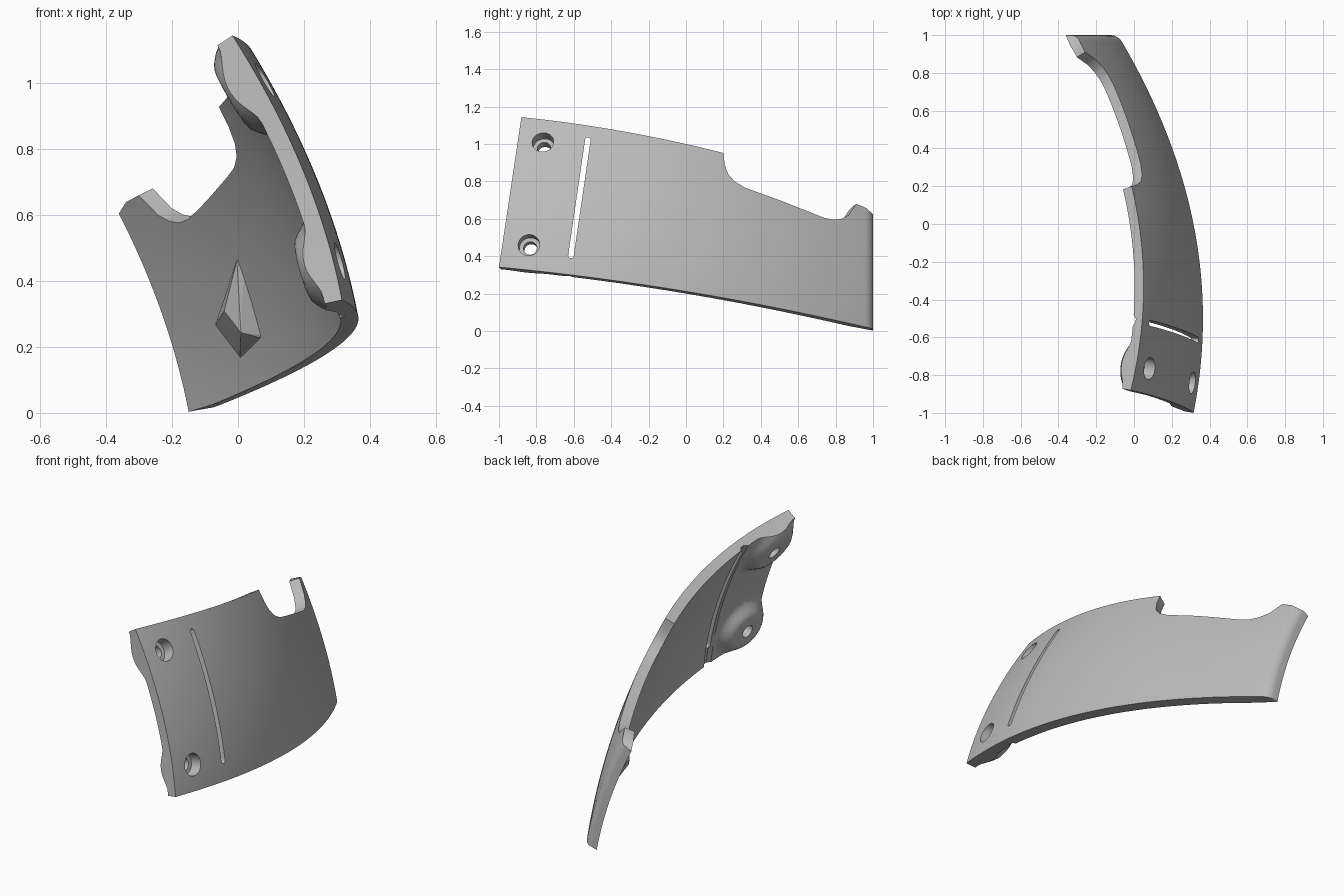
import bpy, bmesh, math
from mathutils import Vector

cube = bpy.data.objects.get("Cube")
if cube:
    bpy.data.objects.remove(cube, do_unlink=True)

grey = bpy.data.materials.new("plain grey")
grey.use_nodes = True
grey.diffuse_color = (0.5, 0.5, 0.5, 1)
grey.node_tree.nodes["Principled BSDF"].inputs["Base Color"].default_value = (0.5, 0.5, 0.5, 1)

WALL = 0.055
BOSSES = [(-0.765, 1.01), (-0.84, 0.46)]
NOTCH = [(0.2, 0.952), (0.207, 0.89), (0.225, 0.84), (0.26, 0.80), (0.32, 0.765), (0.5, 0.70),
         (0.74, 0.605), (0.79, 0.595), (0.83, 0.6), (0.87, 0.62), (0.9, 0.665), (0.91, 0.68),
         (0.96, 0.66), (1.0, 0.625)]


def clamp(a):
    return max(0.0, min(1.0, a))


def bottom_z(y):
    return 0.212 - 0.165 * y - 0.035 * y * y


def top_z(y):
    if y <= NOTCH[0][0]:
        return 1.0 - 0.225 * y - 0.07 * y * y
    for (y0, z0), (y1, z1) in zip(NOTCH, NOTCH[1:]):
        if y <= y1 + 1e-6:
            return z0 + (z1 - z0) * (y - y0) / (y1 - y0)
    return NOTCH[-1][1]


def skin_x(y, z):
    """Sideways position of the doubly curved outer skin."""
    u = z - bottom_z(y)
    drop = (0.2 * u + 0.27 * u * u) * (1 - 0.12 * (1 - (y - 0.25) ** 2))
    return 0.365 - 0.2 * (y + 0.5) ** 2 - drop


def normal(y, z):
    e = 0.01
    return Vector((1, (skin_x(y - e, z) - skin_x(y + e, z)) / (2 * e),
                   (skin_x(y, z - e) - skin_x(y, z + e)) / (2 * e))).normalized()


def under(y, z, depth):
    """Point at a depth below the outer skin."""
    return Vector((skin_x(y, z), y, z)) - normal(y, z) * depth


def inner_depth(s, y, z):
    """Wall thickness, with flared screw bosses and a thin groove."""
    depth = WALL
    for by, bz in BOSSES:
        d = math.hypot(y - by, 1.15 * (z - bz))
        k = clamp((0.19 - d) / 0.09)
        depth += 0.06 * k * k * (3 - 2 * k)
    return depth - (0.015 if abs(s + 0.63) < 0.015 else 0)


def finish(name, bm):
    bmesh.ops.recalc_face_normals(bm, faces=bm.faces)
    mesh = bpy.data.meshes.new(name)
    bm.to_mesh(mesh)
    bm.free()
    mesh.materials.append(grey)
    ob = bpy.data.objects.new(name, mesh)
    bpy.context.collection.objects.link(ob)
    return ob


def hull(name, points):
    bm = bmesh.new()
    verts = [bm.verts.new(p) for p in points]
    out = bmesh.ops.convex_hull(bm, input=verts)
    bmesh.ops.delete(bm, geom=list(set(out["geom_interior"] + out["geom_unused"])), context="VERTS")
    return finish(name, bm)


# Curved panel: outer and inner grids joined around the rim
columns = [-1 + 0.02 * i for i in range(60)] + [p[0] for p in NOTCH]
columns += [0.2 + 0.04 * i for i in range(1, 20)] + [0.97, 0.98, 0.988, 0.994, 0.998]
columns = sorted({round(c, 3) for c in columns})
ROWS = 44
ROUND = 0.035
bm = bmesh.new()
outer, inner = [], []
for s in columns:
    lean = 0.12 * clamp((0.2 - s) / 0.7)
    low, high = bottom_z(s), top_z(s + lean)
    edge = max(0.0, s - 1 + ROUND)
    fillet = ROUND - math.sqrt(max(0.0, ROUND ** 2 - edge ** 2))
    outer.append([])
    inner.append([])
    for j in range(ROWS + 1):
        v = j / ROWS
        y, z = s + lean * v, low + (high - low) * v
        outer[-1].append(bm.verts.new((skin_x(y, z) - fillet, y, z)))
        depth = inner_depth(s, y, z)
        back = y + depth * normal(y, z).y * clamp((s - 0.9) / 0.1)
        inner[-1].append(bm.verts.new(under(back, z, depth)))
last = len(columns) - 1
for i in range(last):
    for j in range(ROWS):
        for g in (outer, inner):
            bm.faces.new((g[i][j], g[i + 1][j], g[i + 1][j + 1], g[i][j + 1]))
    for j in (0, ROWS):
        bm.faces.new((outer[i][j], outer[i + 1][j], inner[i + 1][j], inner[i][j]))
for i in (0, last):
    for j in range(ROWS):
        bm.faces.new((outer[i][j], outer[i][j + 1], inner[i][j + 1], inner[i][j]))
panel = finish("curved_panel", bm)

# Cutters: counterbored screw holes and the long slot
cutters = []
for y, z in BOSSES:
    n = normal(y, z)
    for radius, start, end in ((0.058, -0.08, 0.065), (0.036, -0.05, 0.25)):
        bm = bmesh.new()
        bmesh.ops.create_cone(bm, cap_ends=True, segments=40, radius1=radius, radius2=radius,
                              depth=end - start)
        bm.transform(n.to_track_quat("Z", "Y").to_matrix().to_4x4())
        bmesh.ops.translate(bm, verts=bm.verts, vec=under(y, z, (start + end) / 2))
        cutters.append(finish("hole_cutter", bm))
ring = [(0.015 * math.cos(k * math.pi / 8), 0.015 * math.sin(k * math.pi / 8)) for k in range(16)]
cutters.append(hull("slot_cutter", [(x, cy + a, cz + b) for x in (-0.5, 0.7)
                                    for cy, cz in ((-0.525, 1.02), (-0.615, 0.405)) for a, b in ring]))

bpy.context.view_layer.objects.active = panel
for cutter in cutters:
    cutter.hide_render = True
    mod = panel.modifiers.new("cut", "BOOLEAN")
    mod.operation, mod.solver, mod.object = "DIFFERENCE", "EXACT", cutter
    bpy.ops.object.modifier_apply(modifier=mod.name)
    bpy.data.objects.remove(cutter, do_unlink=True)

# Wedge-shaped locating tab on the inside
base = [(0.55, 0.48), (0.55, 0.24), (0.70, 0.18), (0.79, 0.28)]
ridge = [(0.54, 0.27), (0.61, 0.34)]
hull("locating_tab", [under(y, z, d) for y, z in base for d in (0.03, WALL + 0.003)]
     + [under(y, z, 0.12) for y, z in ridge])

# Smooth skin with crisp edges
bpy.ops.object.select_all(action="DESELECT")
panel.select_set(True)
bpy.context.view_layer.objects.active = panel
bpy.ops.object.shade_smooth_by_angle(angle=math.radians(30))
